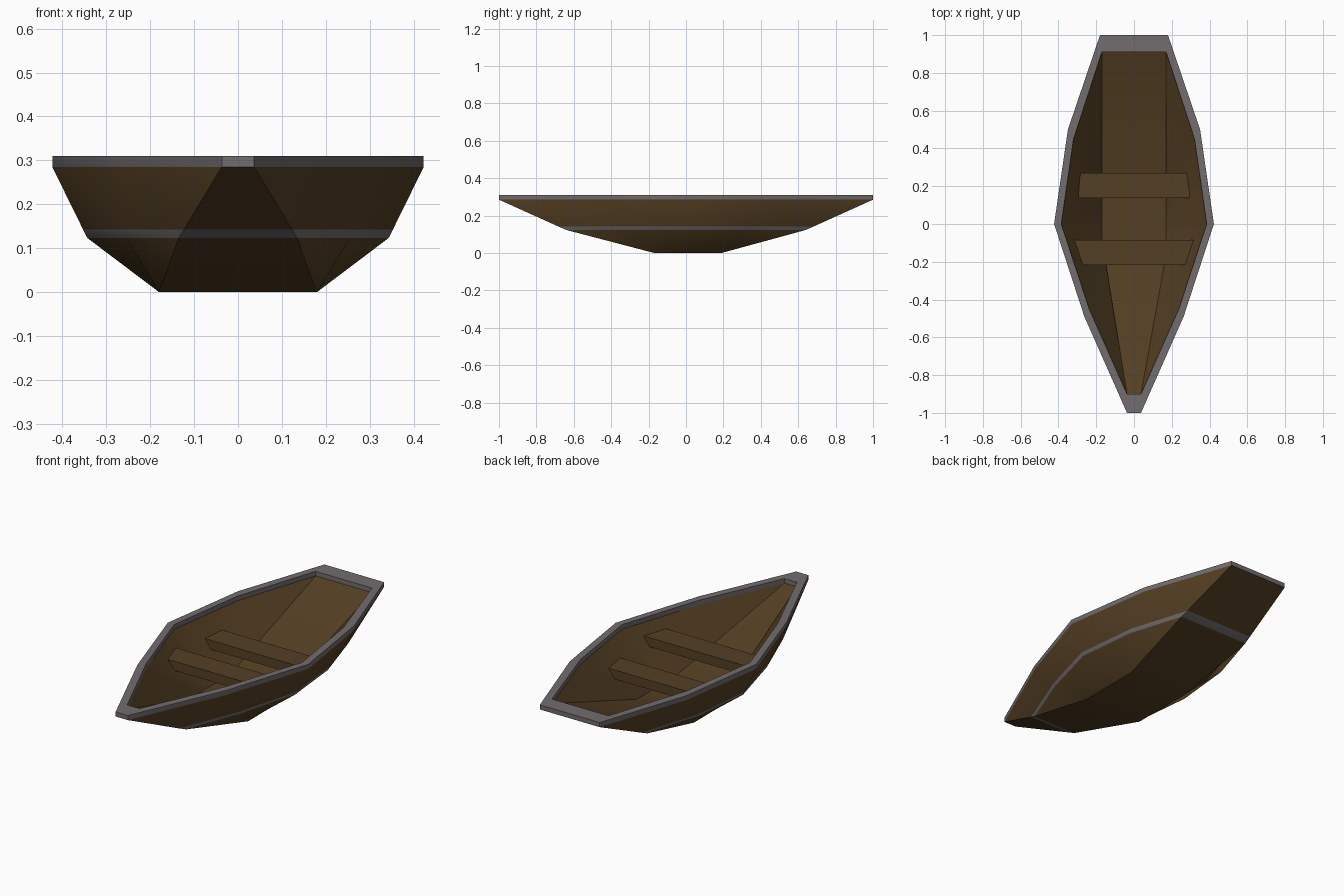
import bpy
import bmesh
import math

cube = bpy.data.objects.get("Cube")
if cube:
    bpy.data.objects.remove(cube)


def make_material(name, color):
    mat = bpy.data.materials.new(name)
    mat.use_nodes = True
    mat.diffuse_color = (*color, 1)
    bsdf = mat.node_tree.nodes["Principled BSDF"]
    bsdf.inputs["Base Color"].default_value = (*color, 1)
    bsdf.inputs["Roughness"].default_value = 0.8
    return mat


wood = make_material("brown wood", (0.09, 0.05, 0.017))
trim = make_material("grey trim", (0.17, 0.15, 0.155))


def finish(name, bm, materials):
    bmesh.ops.recalc_face_normals(bm, faces=bm.faces)
    mesh = bpy.data.meshes.new(name)
    bm.to_mesh(mesh)
    bm.free()
    for mat in materials:
        mesh.materials.append(mat)
    obj = bpy.data.objects.new(name, mesh)
    bpy.context.collection.objects.link(obj)
    bpy.ops.object.select_all(action="DESELECT")
    obj.select_set(True)
    bpy.context.view_layer.objects.active = obj
    bpy.ops.object.shade_smooth_by_angle(angle=math.radians(30))
    return obj


def add_ring(bm, half, z):
    """Closed outline from its left half (stern to bow), mirrored to the right."""
    points = half + [(-x, y) for x, y in reversed(half)]
    return [bm.verts.new((x, y, z)) for x, y in points]


def blend(a, b, t):
    return [(p[0] + (q[0] - p[0]) * t, p[1] + (q[1] - p[1]) * t) for p, q in zip(a, b)]


# Half outlines, stern to bow
keel = [(0.18, 0.19), (0.18, 0.1), (0.18, 0), (0.18, -0.09), (0.18, -0.17)]
chine = [(0.215, 0.64), (0.31, 0.33), (0.343, 0), (0.255, -0.33), (0.135, -0.64)]
gunwale = [(0.18, 1), (0.35, 0.5), (0.423, 0), (0.263, -0.49), (0.037, -1)]
opening = [(0.17, 0.91), (0.32, 0.45), (0.385, 0), (0.237, -0.45), (0.037, -0.9)]
floor = [(0.17, 0.18), (0.17, 0.09), (0.17, 0), (0.17, -0.08), (0.17, -0.16)]

# Hull: outside, rim and inside as one shell; each band has a material
bands = [
    (keel, 0, 0),
    (chine, 0.123, 0),
    (blend(chine, gunwale, 0.12), 0.142, 1),
    (gunwale, 0.285, 0),
    (gunwale, 0.31, 1),
    (opening, 0.31, 1),
    (opening, 0.285, 1),
    (floor, 0.03, 0),
]
bm = bmesh.new()
rings = [add_ring(bm, half, z) for half, z, _ in bands]
for lower, upper, (_, _, slot) in zip(rings, rings[1:], bands[1:]):
    for i in range(len(lower)):
        j = (i + 1) % len(lower)
        bm.faces.new((lower[i], lower[j], upper[j], upper[i])).material_index = slot
bm.faces.new(rings[0])
bm.faces.new(rings[-1])
finish("hull", bm, [wood, trim])


# Seats: planks narrowed below to follow the sloping sides
def add_seat(name, half, top, thickness):
    bm = bmesh.new()
    upper = add_ring(bm, half, top)
    lower = add_ring(bm, [(x - 0.035, y) for x, y in half], top - thickness)
    bm.faces.new(upper)
    bm.faces.new(lower)
    for i in range(4):
        j = (i + 1) % 4
        bm.faces.new((lower[i], lower[j], upper[j], upper[i]))
    finish(name, bm, [wood])


add_seat("rear_seat", [(0.285, 0.27), (0.295, 0.138)], 0.205, 0.05)
add_seat("front_seat", [(0.315, -0.085), (0.27, -0.218)], 0.235, 0.05)
